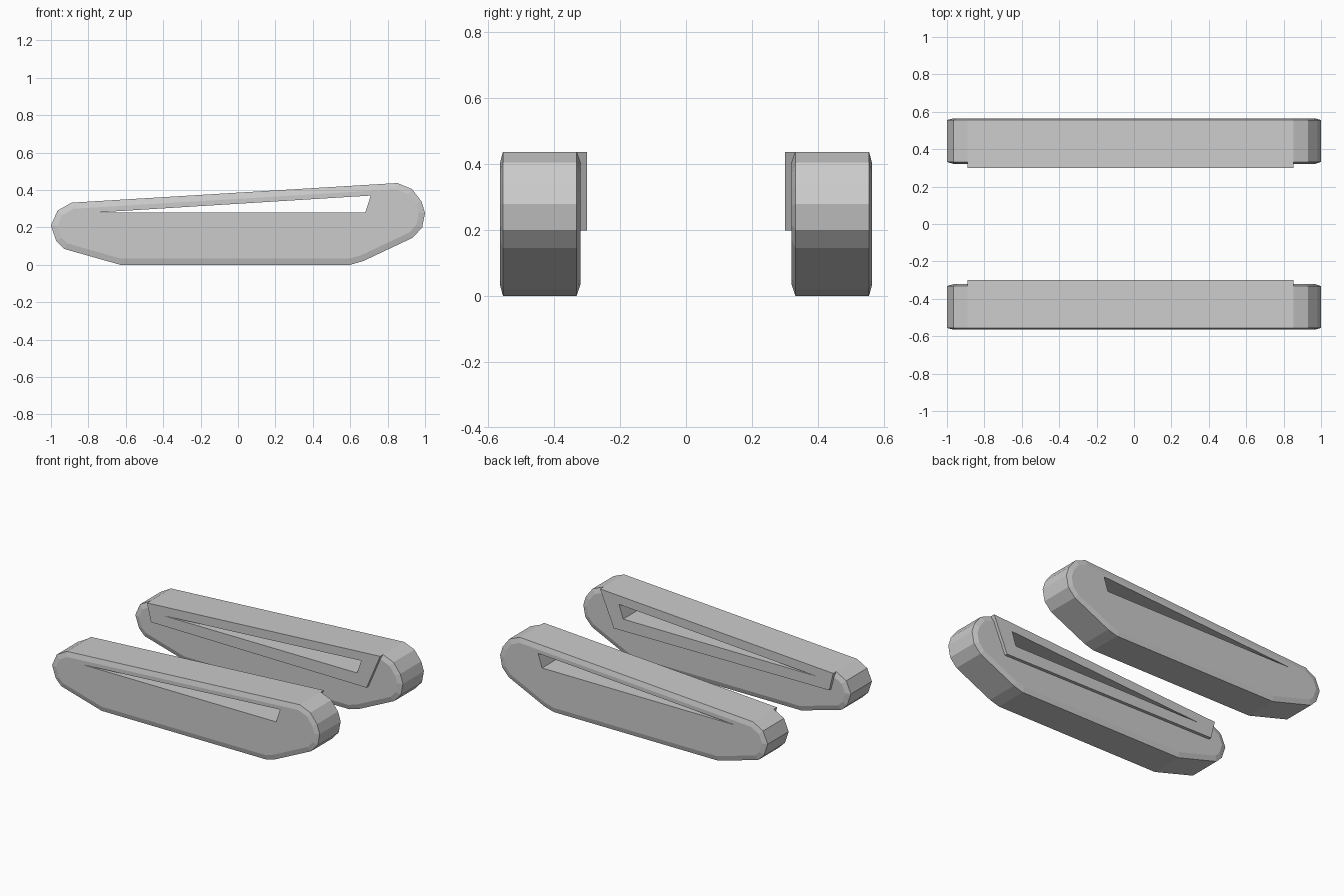
import bpy, bmesh
from mathutils import Vector

if "Cube" in bpy.data.objects:
    bpy.data.objects.remove(bpy.data.objects["Cube"])


def inset(pts, d):
    # mitred inward offset of a counter-clockwise profile
    out = []
    n = len(pts)
    for i in range(n):
        p = Vector(pts[i])
        a = (p - Vector(pts[i - 1])).normalized()
        b = (Vector(pts[(i + 1) % n]) - p).normalized()
        na, nb = Vector((-a.y, a.x)), Vector((-b.y, b.x))
        out.append(p + (na + nb) * (d / (1 + na.dot(nb))))
    return out


def loft(name, rings):
    # rings: list of (y, profile in x/z), skinned together and capped
    bm = bmesh.new()
    loops = [[bm.verts.new((p[0], y, p[1])) for p in prof] for y, prof in rings]
    n = len(loops[0])
    for r0, r1 in zip(loops, loops[1:]):
        for i in range(n):
            j = (i + 1) % n
            bm.faces.new((r0[i], r0[j], r1[j], r1[i]))
    bm.faces.new(loops[0])
    bm.faces.new(loops[-1][::-1])
    bmesh.ops.recalc_face_normals(bm, faces=bm.faces[:])
    me = bpy.data.meshes.new(name)
    bm.to_mesh(me)
    bm.free()
    ob = bpy.data.objects.new(name, me)
    bpy.context.collection.objects.link(ob)
    return ob


# side profile of the track, counter-clockwise from bottom left
track = [(-0.63, 0), (0.6, 0), (0.67, 0.02), (0.935, 0.145), (0.985, 0.2),
         (1, 0.278), (0.98, 0.34), (0.93, 0.405), (0.852, 0.437),
         (-0.89, 0.332), (-0.965, 0.29), (-1, 0.21), (-0.972, 0.127),
         (-0.93, 0.085)]
small = inset(track, 0.033)

# track body with narrow chamfers on both sides
body = loft("track_body", [(-0.565, small), (-0.556, track),
                           (-0.332, track), (-0.321, small)])

# raised plate on the inner side
plate = loft("inner_plate", [(y, [(-0.86, 0.21), (0.75, 0.198),
                                  (0.852, 0.437), (-0.89, 0.332)])
                             for y in (-0.332, -0.3)])

# wedge-shaped slot through body and plate
cutter = loft("slot_cutter", [(y, [(-0.765, 0.279), (0.68, 0.279), (0.71, 0.37)])
                              for y in (-0.7, -0.2)])
cutter.hide_render = True
cutter.display_type = 'WIRE'

# cut the slot, then mirror to the other side
for ob in (body, plate):
    cut = ob.modifiers.new("slot", 'BOOLEAN')
    cut.operation = 'DIFFERENCE'
    cut.solver = 'EXACT'
    cut.object = cutter
    mir = ob.modifiers.new("mirror", 'MIRROR')
    mir.use_axis = (False, True, False)
    mir.use_mirror_merge = False
